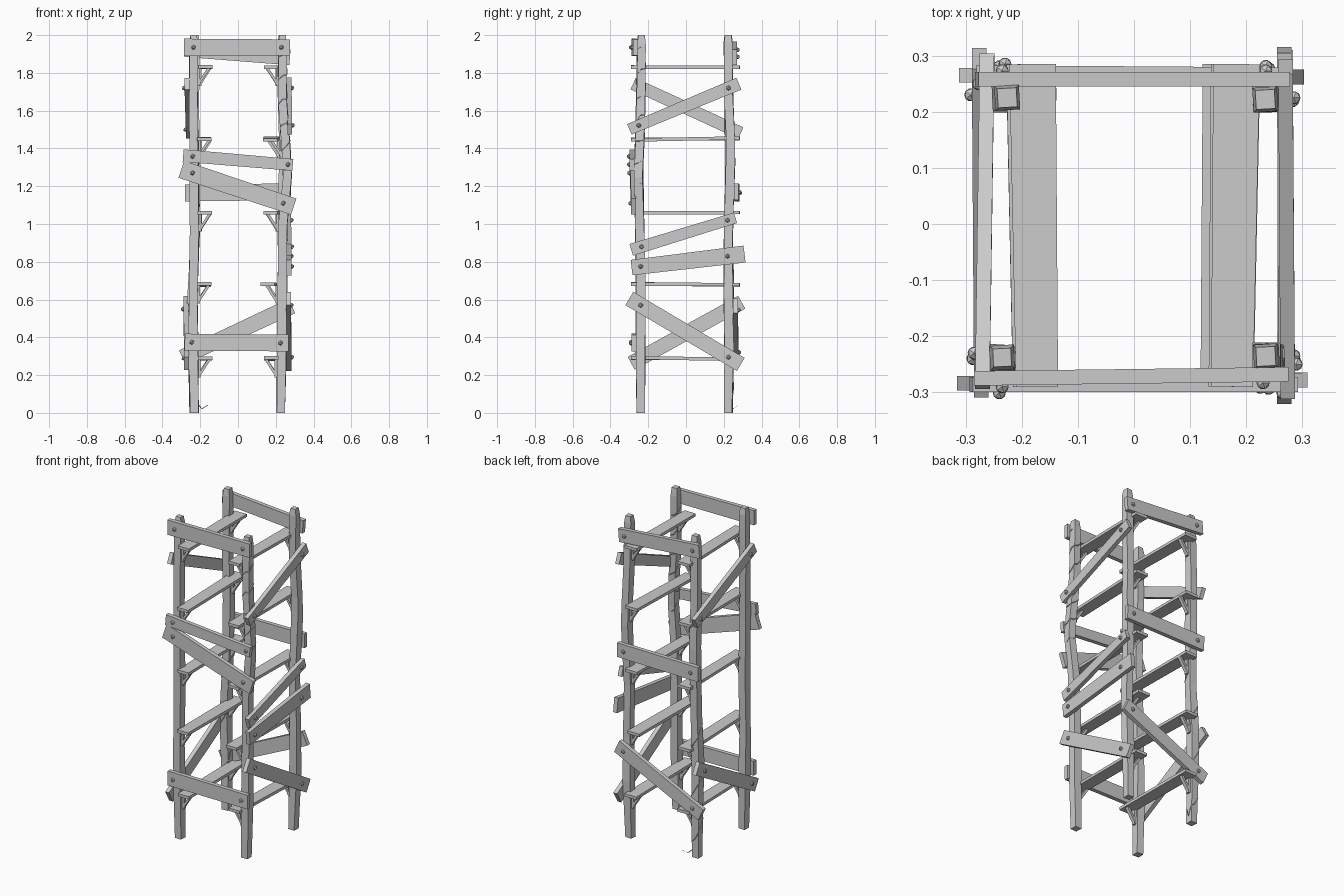
import bpy, bmesh, math, random
from mathutils import Vector

if "Cube" in bpy.data.objects:
    bpy.data.objects.remove(bpy.data.objects["Cube"])

random.seed(4)


def make(name, bm):
    bmesh.ops.recalc_face_normals(bm, faces=bm.faces)
    me = bpy.data.meshes.new(name)
    bm.to_mesh(me)
    bm.free()
    ob = bpy.data.objects.new(name, me)
    bpy.context.collection.objects.link(ob)
    return ob


def loft(name, rings):
    """Skin a list of rings (each the same number of points), capped at both ends."""
    bm = bmesh.new()
    vs = [[bm.verts.new(p) for p in r] for r in rings]
    n = len(vs[0])
    for a, b in zip(vs, vs[1:]):
        for i in range(n):
            bm.faces.new((a[i], a[(i + 1) % n], b[(i + 1) % n], b[i]))
    bm.faces.new(vs[0])
    bm.faces.new(vs[-1])
    return make(name, bm)


def bar(name, a, b, side, w0, w1, thick):
    """Flat bar from a to b; 'side' points across its thickness."""
    a, b, side = Vector(a), Vector(b), Vector(side).normalized()
    across = (b - a).normalized().cross(side).normalized()
    rings = []
    for p, w in ((a, w0), (b, w1)):
        rings.append([p + across * s * w / 2 + side * t * thick / 2
                      for s, t in ((-1, -1), (1, -1), (1, 1), (-1, 1))])
    return loft(name, rings)


# Crooked posts: (x, y, z, width)
POSTS = {
    "post_front_left": [(-.23, -.24, 0, .043), (-.235, -.24, .32, .05), (-.237, -.243, .6, .046),
                        (-.23, -.245, .95, .048), (-.232, -.25, 1.3, .046), (-.236, -.242, 1.65, .046),
                        (-.235, -.238, 1.96, .044), (-.235, -.238, 2.0, .032)],
    "post_front_right": [(.226, -.24, 0, .043), (.232, -.24, .35, .05), (.234, -.238, .7, .048),
                         (.238, -.245, 1.0, .047), (.262, -.252, 1.25, .045), (.255, -.245, 1.4, .045),
                         (.236, -.238, 1.65, .046), (.235, -.236, 1.95, .044), (.235, -.236, 2.0, .034)],
    "post_back_left": [(-.235, .225, 0, .043), (-.238, .23, .3, .048), (-.243, .228, .58, .052),
                       (-.228, .225, .9, .046), (-.225, .232, 1.3, .05), (-.23, .228, 1.6, .046),
                       (-.226, .225, 1.96, .044), (-.226, .225, 2.0, .034)],
    "post_back_right": [(.226, .223, 0, .042), (.235, .228, .35, .05), (.24, .222, .62, .046),
                        (.232, .224, .95, .046), (.242, .236, 1.32, .048), (.24, .236, 1.45, .046),
                        (.234, .225, 1.7, .046), (.234, .222, 1.96, .044), (.234, .222, 2.0, .034)],
}


def post_at(name, z):
    pts = POSTS[name]
    for p, q in zip(pts, pts[1:]):
        if z <= q[2]:
            t = (z - p[2]) / (q[2] - p[2])
            return [p[i] + (q[i] - p[i]) * t for i in (0, 1, 3)]
    return [pts[-1][i] for i in (0, 1, 3)]


for name, pts in POSTS.items():
    rings = []
    for x, y, z, w in pts:
        tw = random.uniform(-.08, .08)
        rings.append([(x + w * .707 * math.cos(tw + math.pi * (.25 + k / 2)),
                       y + w * .707 * math.sin(tw + math.pi * (.25 + k / 2)), z) for k in range(4)])
    loft(name, rings)

# Nailed planks: face, first nail (u, z), second nail (u, z), u range, widths, depth at each end
PLANKS = [
    ("front", -.235, 1.935, .23, 1.935, -.285, .275, .092, .085, .275, .268),
    ("front", -.24, 1.358, .265, 1.315, -.29, .29, .066, .062, .286, .286),
    ("front", -.24, 1.27, .24, 1.11, -.30, .295, .095, .09, .284, .278),
    ("front", -.245, .374, .225, .37, -.282, .268, .09, .088, .276, .276),
    ("back", -.235, 1.922, .235, 1.885, -.28, .275, .082, .082, .258, .258),
    ("back", -.23, 1.165, .235, 1.17, -.28, .28, .09, .088, .27, .266),
    ("back", -.24, .32, .24, .545, -.295, .285, .08, .085, .265, .262),
    ("right", -.25, 1.522, .225, 1.72, -.3, .28, .06, .068, .274, .27),
    ("right", -.235, .88, .22, 1.02, -.29, .262, .065, .058, .27, .268),
    ("right", -.24, .775, .22, .83, -.288, .31, .082, .09, .27, .268),
    ("right", -.24, .57, .225, .295, -.3, .29, .082, .08, .268, .27),
    ("left", -.23, 1.72, .25, 1.5, -.28, .29, .066, .066, .27, .262),
    ("left", -.24, .29, .23, .55, -.29, .295, .078, .078, .272, .276),
]
FACES = {  # maps (u along the face, depth outward, z) to world
    "front": lambda u, d, z: Vector((u, -d, z)), "back": lambda u, d, z: Vector((u, d, z)),
    "right": lambda u, d, z: Vector((d, u, z)), "left": lambda u, d, z: Vector((-d, u, z)),
}
for i, (face, u0, z0, u1, z1, ua, ub, wa, wb, da, db) in enumerate(PLANKS):
    to = FACES[face]
    slope = (z1 - z0) / (u1 - u0)
    out = to(0, 1, 0)
    bar(f"{face}_plank_{i}", to(ua, da, z0 + slope * (ua - u0)), to(ub, db, z0 + slope * (ub - u0)),
        out, wa, wb, .026)
    # Low-poly nail heads
    for k, (u, z, d) in enumerate(((u0, z0, da), (u1, z1, db))):
        bm = bmesh.new()
        bmesh.ops.create_icosphere(bm, subdivisions=1, radius=.013)
        bmesh.ops.translate(bm, verts=bm.verts, vec=to(u, d + .015, z))
        make(f"{face}_nail_{i}_{k}", bm)

# Shelf rails along both sides, each propped by small brackets at the posts
for i, z in enumerate((.288, .68, 1.06, 1.45, 1.83)):
    for s, side in ((-1, "left"), (1, "right")):
        dz = random.uniform(-.006, .006)
        dx = -.018 if (i == 1 and s == 1) else random.uniform(-.004, .006)
        bar(f"{side}_rail_{i}", (s * (.174 + dx), -.29, z + dz), (s * (.182 + dx), .285, z - dz),
            (0, 0, 1), .075, .083, .018)
        for end in ("front", "back"):
            px, py, w = post_at(f"post_{end}_{side}", z - .07)
            inner = abs(px) - w / 2
            bar(f"{side}_{end}_bracket_{i}", (s * (inner - .002), py, z - .092), (s * (inner - .058), py, z - .005),
                (0, 1, 0), .014, .014, .022)
            bar(f"{side}_{end}_bracket_pad_{i}", (s * (inner - .006), py, z - .1), (s * (inner - .006), py, z - .006),
                (0, 1, 0), .012, .012, .022)


# Thin cords wound loosely round two posts
def cord(name, post, z0, z1, turns, lead=()):
    pts = list(lead)
    n = int(turns * 8)
    for k in range(n + 1):
        z = z0 + (z1 - z0) * k / n
        x, y, w = post_at(post, z)
        a = 2 * math.pi * turns * k / n
        r = w * .5 / max(abs(math.cos(a)), abs(math.sin(a))) + .001
        pts.append((x + r * math.cos(a), y + r * math.sin(a), z + random.uniform(-.012, .012)))
    rings = [[(x + .0025 * math.cos(t), y + .0025 * math.sin(t), z + .0025 * math.sin(t))
              for t in (0, 2.09, 4.19)] for x, y, z in pts]
    loft(name, rings)


cord("back_left_cord", "post_back_left", .05, .95, 3, [(-.16, .275, .04), (-.19, .25, .022)])
cord("front_right_cord", "post_front_right", 1.2, 1.93, 6)
